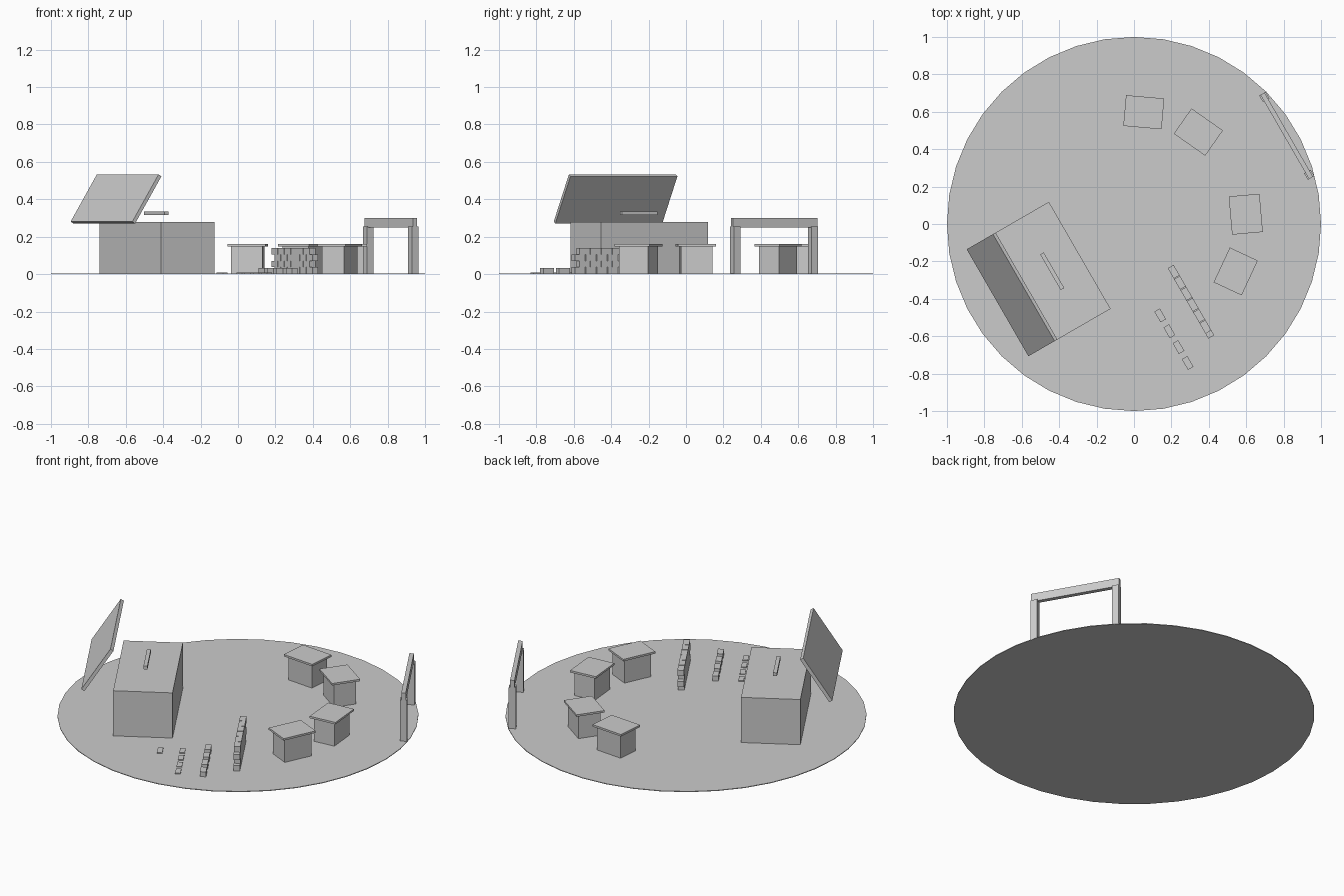
import bpy, math

if "Cube" in bpy.data.objects:
    bpy.data.objects.remove(bpy.data.objects["Cube"])

YAW = math.radians(30)  # the whole layout is turned 30 degrees


def block(name, u, v, z0, z1, su, sv, yaw=YAW, pitch=0.0):
    """Box at (u, v) in a frame turned by yaw, spanning z0..z1."""
    c, s = math.cos(yaw), math.sin(yaw)
    bpy.ops.mesh.primitive_cube_add(
        size=1, location=(u * c - v * s, u * s + v * c, (z0 + z1) / 2),
        rotation=(0, pitch, yaw))
    ob = bpy.context.object
    ob.name = name
    ob.scale = (su, sv, z1 - z0)
    return ob


# round ground plate
R = 1.0
bpy.ops.mesh.primitive_cylinder_add(vertices=40, radius=R, depth=0.004,
                                    location=(0, 0, 0.002))
bpy.context.object.name = "ground_disc"

# large block with a leaning panel behind it and a small bar floating above
block("main_block", -0.50, 0, 0, 0.28, 0.33, 0.66)
block("leaning_panel", -0.753, 0, 0.392, 0.412, 0.30, 0.66, pitch=-1.0)
block("floating_bar", -0.505, 0, 0.315, 0.335, 0.022, 0.22)

# gateway
for i, side in enumerate((-1, 1)):
    block(f"gate_post_{i}", 0.943, side * 0.24, 0, 0.255, 0.04, 0.04)
block("gate_beam", 0.943, 0, 0.25, 0.30, 0.025, 0.52)

# four huts arranged on an arc, each with a flat overhanging roof
for i, deg in enumerate((-25, 5, 55, 85)):
    a = math.radians(deg)
    block(f"hut_body_{i}", 0.60, 0, 0, 0.148, 0.13, 0.17, yaw=a)
    block(f"hut_roof_{i}", 0.60, 0, 0.148, 0.16, 0.165, 0.205, yaw=a)

# brick wall with staggered courses
H = 0.034
for course in range(4):
    shift = 0.018 if course % 2 else -0.012
    for i in range(6):
        block(f"wall_brick_{course}_{i}", 0.056, -0.515 + shift + (i - 2.5) * 0.068,
              0.003 + course * H, 0.003 + (course + 1) * H, 0.036, 0.064)

# single course of spaced bricks, then thin ground slabs
for i in range(4):
    block(f"low_brick_{i}", -0.123, -0.64 + (i - 1.5) * 0.098, 0.002, 0.034, 0.034, 0.066)
    block(f"ground_slab_{i}", -0.265, -0.632 + (i - 1.5) * 0.09, 0.002, 0.009, 0.03, 0.06)
block("lone_slab", -0.389, -0.503, 0.002, 0.009, 0.03, 0.07)
